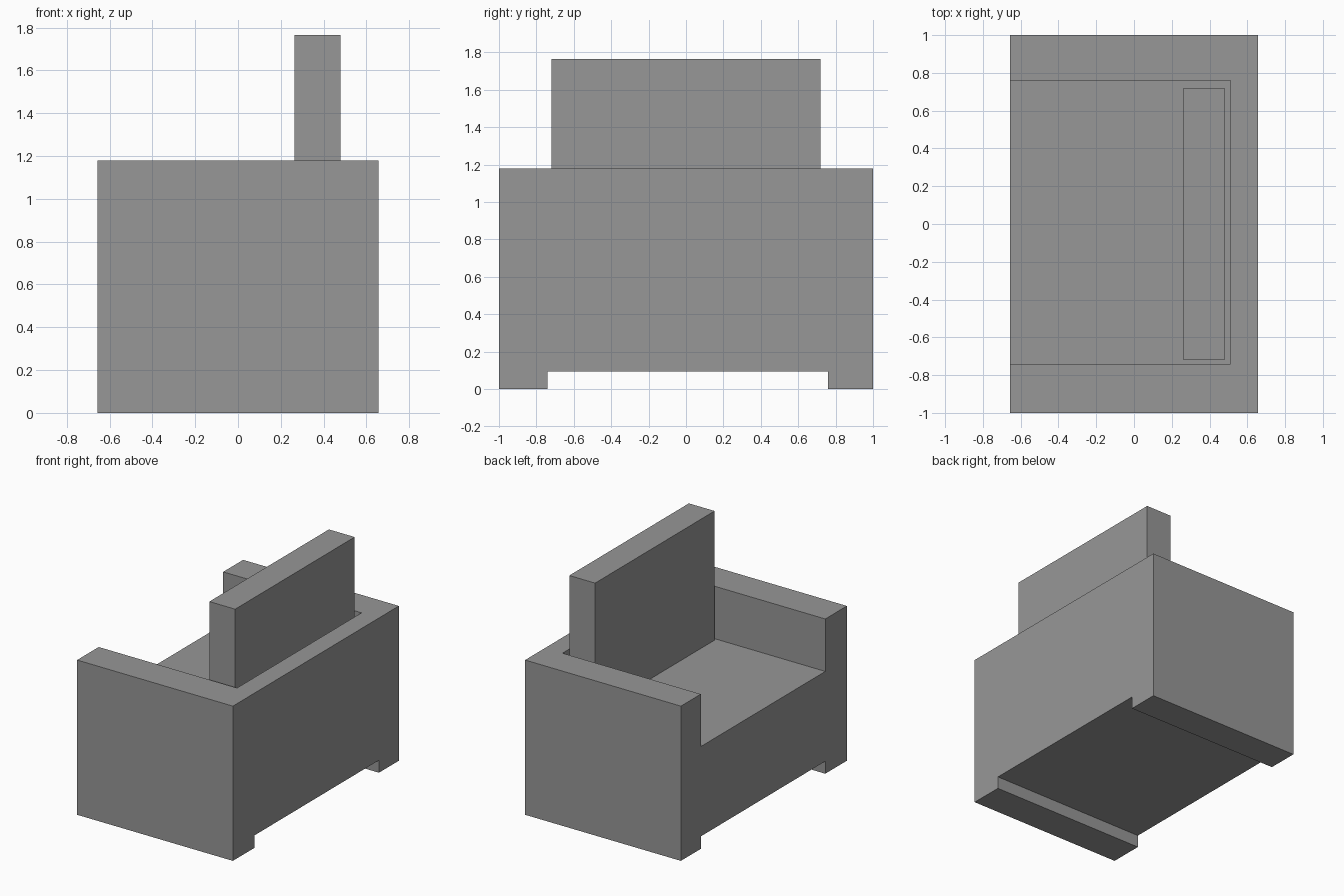
import bpy

cube = bpy.data.objects.get("Cube")
if cube:
    bpy.data.objects.remove(cube, do_unlink=True)

# One plain upholstery colour
GREY = (0.31, 0.31, 0.31, 1.0)
upholstery = bpy.data.materials.new("grey_upholstery")
upholstery.use_nodes = True
upholstery.diffuse_color = GREY
upholstery.node_tree.nodes["Principled BSDF"].inputs["Base Color"].default_value = GREY


def box(name, x, y, z):
    """Box spanning the given (low, high) ranges."""
    bpy.ops.mesh.primitive_cube_add(size=1)
    obj = bpy.context.object
    obj.name = obj.data.name = name
    for v in obj.data.vertices:
        v.co = [lo + (c + 0.5) * (hi - lo) for c, (lo, hi) in zip(v.co, (x, y, z))]
    obj.data.materials.append(upholstery)
    return obj


def carve(target, cutter):
    """Subtract the cutter from the target and discard it."""
    cutter.hide_render = True
    mod = target.modifiers.new("carve", 'BOOLEAN')
    mod.operation = 'DIFFERENCE'
    mod.solver = 'EXACT'
    mod.object = cutter
    bpy.context.view_layer.objects.active = target
    bpy.ops.object.modifier_apply(modifier=mod.name)
    bpy.data.objects.remove(cutter, do_unlink=True)


FRONT, REAR = -0.657, 0.657
INNER = (-0.74, 0.76)      # between the two arms
SEAT_Z = 0.78

# Frame: arms, seat and back rail in one solid, open towards -x
frame = box("armchair_frame", (FRONT, REAR), (-1, 1), (0, 1.18))
carve(frame, box("seat_cutter", (FRONT - 0.5, 0.51), INNER, (SEAT_Z, 1.5)))
carve(frame, box("underside_cutter", (FRONT - 0.5, REAR + 0.5), INNER, (-0.5, 0.095)))

# Upright back cushion standing on the seat
box("back_cushion", (0.263, 0.48), (-0.72, 0.72), (SEAT_Z, 1.765))
